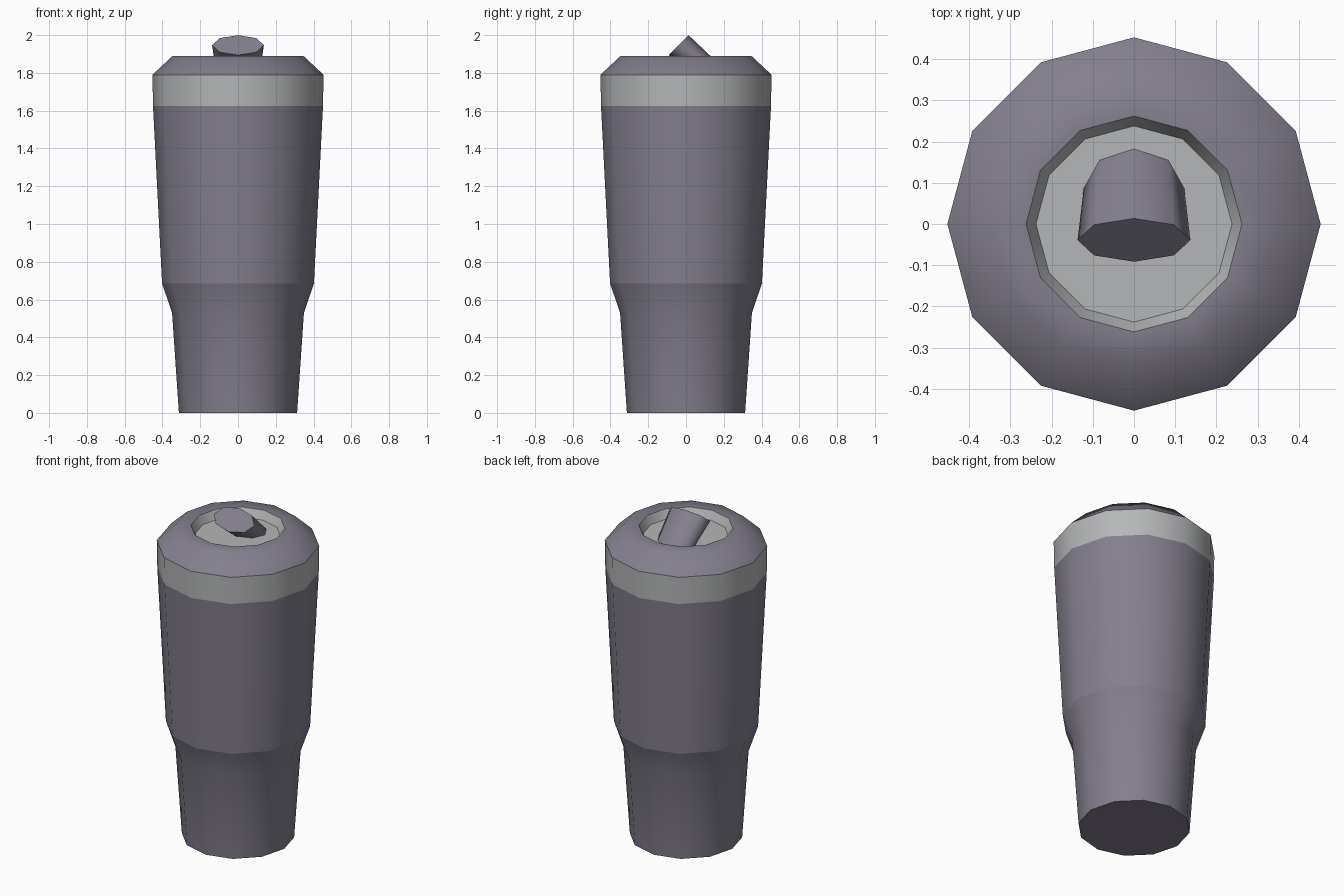
import bpy, bmesh
from math import sin, cos, pi, radians
from mathutils import Vector

cube = bpy.data.objects.get("Cube")
if cube:
    bpy.data.objects.remove(cube, do_unlink=True)


def material(name, rgb):
    mat = bpy.data.materials.new(name)
    mat.use_nodes = True
    mat.diffuse_color = (*rgb, 1)
    mat.node_tree.nodes["Principled BSDF"].inputs["Base Color"].default_value = (*rgb, 1)
    return mat


purple = material("dusty purple", (0.23, 0.21, 0.27))
grey = material("light grey", (0.46, 0.47, 0.475))


def ring(bm, centre, u, v, sides):
    """Ellipse of vertices spanned by the half axes u and v."""
    return [bm.verts.new(Vector(centre) + Vector(u) * cos(a) + Vector(v) * sin(a))
            for a in (2 * pi * i / sides for i in range(sides))]


def loft(name, rings, mat, angle, cap_first=False, cap_last=False):
    """Skin consecutive rings (centre, u, v, sides) into one object."""
    bm = bmesh.new()
    loops = [ring(bm, *r) for r in rings]
    for a, b in zip(loops, loops[1:]):
        for i in range(len(a)):
            j = (i + 1) % len(a)
            bm.faces.new((a[i], a[j], b[j], b[i]))
    if cap_first:
        bm.faces.new(loops[0][::-1])
    if cap_last:
        bm.faces.new(loops[-1])
    mesh = bpy.data.meshes.new(name)
    bm.to_mesh(mesh)
    bm.free()
    mesh.materials.append(mat)
    obj = bpy.data.objects.new(name, mesh)
    bpy.context.collection.objects.link(obj)
    bpy.ops.object.select_all(action='DESELECT')
    obj.select_set(True)
    bpy.context.view_layer.objects.active = obj
    bpy.ops.object.shade_smooth_by_angle(angle=radians(angle))
    return obj


def lathe(name, profile, mat, angle=55, **caps):
    """Twelve-sided turned part from (radius, height) pairs."""
    return loft(name, [((0, 0, z), (r, 0, 0), (0, r, 0), 12) for r, z in profile],
                mat, angle, **caps)


# Cup body: narrow foot with shoulder, then the flared upper part
lathe("lower_body", [(0.313, 0), (0.349, 0.53), (0.402, 0.685)], purple, cap_first=True)
lathe("upper_body", [(0.402, 0.685), (0.45, 1.625)], purple)

# Rim band and lid with a sunken drinking well
lathe("rim_band", [(0.45, 1.625), (0.453, 1.79)], grey)
lathe("lid", [(0.453, 1.79), (0.346, 1.89), (0.262, 1.89)], purple)
lathe("lid_well", [(0.262, 1.89), (0.238, 1.84)], grey, cap_last=True)

# Tilted, slightly tapered oval spout rising from the well
top = Vector((0, -0.039, 1.947))
axis = Vector((0, 0.76, -0.65))
half_wide, half_thick = Vector((0.137, 0, 0)), Vector((0, 0.0525, 0.0525))
loft("spout", [(top + axis * 0.3, half_wide * 0.8, half_thick * 0.8, 8),
               (top, half_wide, half_thick, 8)],
     purple, 80, cap_first=True, cap_last=True)
